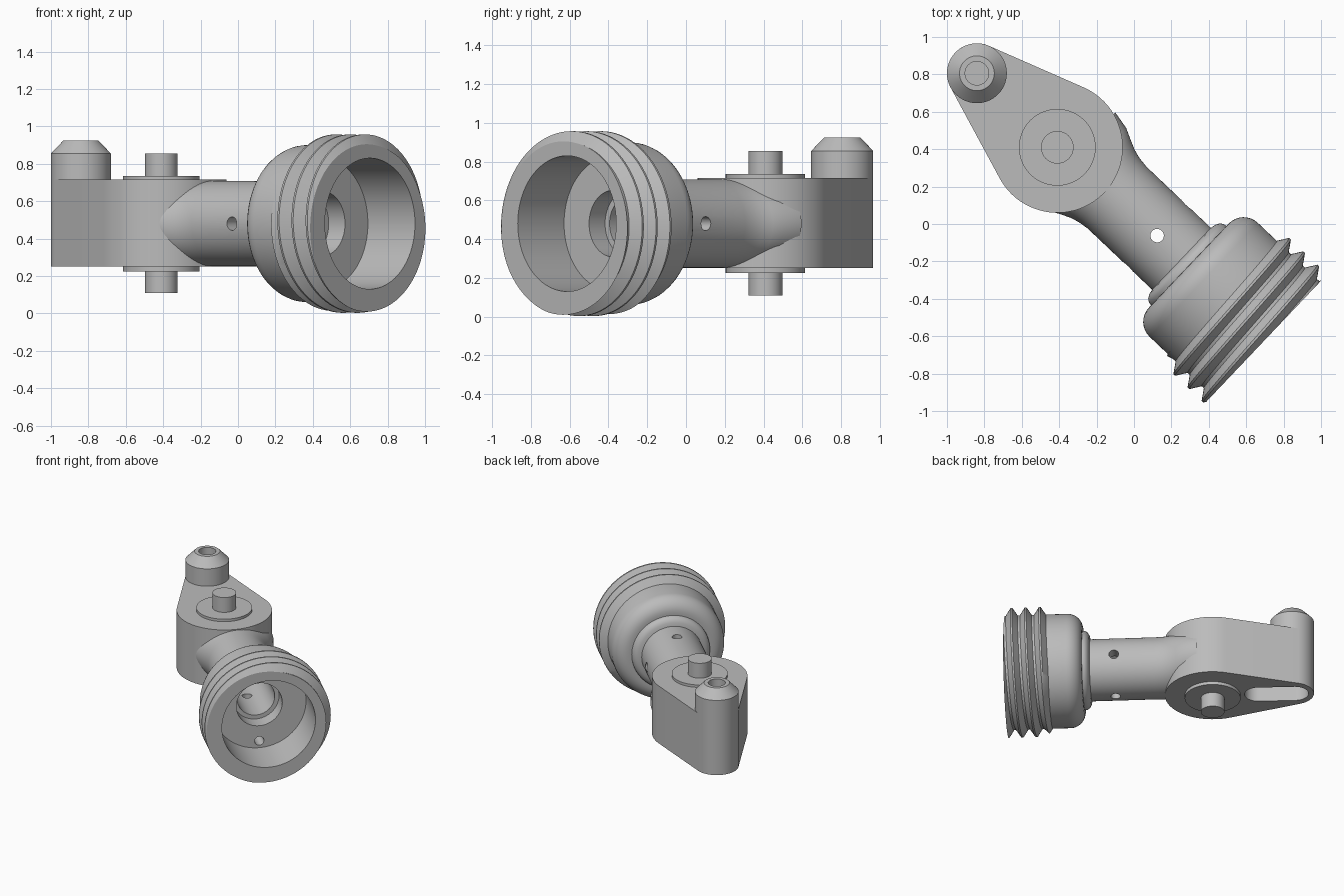
import bpy, bmesh, math
from mathutils import Vector

cube = bpy.data.objects.get("Cube")
if cube:
    bpy.data.objects.remove(cube, do_unlink=True)

grey = bpy.data.materials.new("plain_grey")
grey.use_nodes = True
grey.diffuse_color = (0.5, 0.5, 0.5, 1)
grey.node_tree.nodes["Principled BSDF"].inputs["Base Color"].default_value = (0.5, 0.5, 0.5, 1)

UP = Vector((0, 0, 1))
PIVOT = Vector((-0.41, 0.41, 0))
POST = Vector((-0.84, 0.806, 0))
R_BIG, R_POST = 0.35, 0.16
MID = 0.48

# Socket axis: outward, sideways
ANGLE = math.radians(-43.5)
OUT = Vector((math.cos(ANGLE), math.sin(ANGLE), 0))
SIDE = Vector((-OUT.y, OUT.x, 0))
AXIS = Vector((-0.395, 0.43, MID))


def mesh_object(name, bm):
    bmesh.ops.recalc_face_normals(bm, faces=bm.faces)
    mesh = bpy.data.meshes.new(name)
    bm.to_mesh(mesh)
    bm.free()
    mesh.materials.append(grey)
    obj = bpy.data.objects.new(name, mesh)
    bpy.context.collection.objects.link(obj)
    return obj


def rod(name, centre, direction, radius, length, segments=64):
    bm = bmesh.new()
    bmesh.ops.create_cone(bm, cap_ends=True, segments=segments, radius1=radius,
                          radius2=radius, depth=length)
    turn = direction.to_track_quat('Z', 'Y')
    for v in bm.verts:
        v.co = turn @ v.co + centre
    return mesh_object(name, bm)


def upright(name, centre, radius, low, high):
    return rod(name, centre + UP * (low + high) / 2, UP, radius, high - low, 96)


def prism(name, outline, low, high):
    bm = bmesh.new()
    base = bm.faces.new([bm.verts.new((p.x, p.y, low)) for p in outline])
    top = bmesh.ops.extrude_face_region(bm, geom=[base])["geom"]
    bmesh.ops.translate(bm, vec=UP * (high - low),
                        verts=[g for g in top if isinstance(g, bmesh.types.BMVert)])
    return mesh_object(name, bm)


def tangent_outline(a, ra, b, rb, steps=48):
    """Outline around two circles joined by their tangents."""
    line = b - a
    heading = math.atan2(line.y, line.x)
    phi = math.acos((ra - rb) / line.length)
    points = []
    for c, r, start, end in ((a, ra, phi, math.tau - phi), (b, rb, -phi, phi)):
        for i in range(steps + 1):
            t = heading + start + (end - start) * i / steps
            points.append(c + Vector((math.cos(t), math.sin(t), 0)) * r)
    return points


def cut(obj, cutters):
    bpy.context.view_layer.objects.active = obj
    for cutter in cutters:
        mod = obj.modifiers.new("cut", 'BOOLEAN')
        mod.operation = 'DIFFERENCE'
        mod.solver = 'EXACT'
        mod.object = cutter
        bpy.ops.object.modifier_apply(modifier=mod.name)


def lathe(name, columns, place):
    """Skin a list of point columns running round an axis."""
    bm = bmesh.new()
    grid = [[bm.verts.new(place(*p)) for p in col] for col in columns]
    for a, b in zip(grid, grid[1:]):
        for i in range(len(a) - 1):
            bm.faces.new((a[i], b[i], b[i + 1], a[i + 1]))
    bmesh.ops.remove_doubles(bm, verts=bm.verts, dist=0.00002)
    return mesh_object(name, bm)


# Hinge block with a slot underneath, and the bored post
block = prism("hinge_block", tangent_outline(PIVOT, R_BIG, POST, R_POST), 0.25, 0.715)
arm = (POST - PIVOT).normalized()
slot = prism("slot_cutter", tangent_outline(PIVOT + arm * 0.335, 0.1, PIVOT + arm * 0.605, 0.0999),
             0.1, 0.63)
bore = upright("bore_cutter", POST, 0.063, 0.05, 1.2)

post_profile = [(0.063, 0.715), (R_POST, 0.715), (R_POST, 0.855), (0.093, 0.925),
                (0.063, 0.925), (0.063, 0.715)]
post = lathe("bored_post", [[(r, z, math.tau * j / 96) for r, z in post_profile]
                            for j in range(97)],
             lambda r, z, t: POST + Vector((r * math.cos(t), r * math.sin(t), z)))
cut(block, [slot, bore])

# Pivot pin and its washers
pin = upright("pivot_pin", PIVOT, 0.087, 0.11, 0.855)
top_washer = upright("top_washer", PIVOT, 0.205, 0.70, 0.735)
bottom_washer = upright("bottom_washer", PIVOT, 0.205, 0.225, 0.26)

# Threaded socket with a flared tube: entries are distance, radius, sideways stretch
TUBE = 0.228
PITCH, START, END, CREST = 0.104, 1.19, 1.517, 1.45
ROOT_R, CREST_R = 0.42, 0.477
stem = [(0.1, 0, 1), (0.1, TUBE, 1.42), (0.2, TUBE, 1.33), (0.26, TUBE, 1.2),
        (0.31, TUBE, 1.1), (0.36, TUBE, 1.035), (0.42, TUBE, 1), (0.895, TUBE, 1),
        (0.9, 0.255, 1), (0.912, 0.277, 1), (0.93, 0.29, 1), (0.948, 0.292, 1)]
for i in range(9):
    q = math.pi / 2 * i / 8
    stem.append((1.058 - 0.11 * math.cos(q), 0.31 + 0.11 * math.sin(q), 1))
inside = [(END, 0.35, 1), (1.17, 0.35, 1), (1.17, 0.172, 1), (1.05, 0.172, 1),
          (1.05, 0.14, 1), (0.5, 0.14, 1), (0.5, 0, 1)]


def thread_radius(s, turn):
    phase = (s - CREST) / PITCH - turn
    off = abs(phase - round(phase))
    height = min(1, max(0, (0.42 - off) / 0.36)) * min(1, (s - START) / 0.04)
    return ROOT_R + (CREST_R - ROOT_R) * height


def socket_column(turn):
    rows = list(stem)
    for m in range(-5, 3):
        for phase in (-0.42, -0.06, 0.06, 0.42):
            s = min(END, max(START, CREST + PITCH * (m + phase + turn)))
            rows.append((s, thread_radius(s, turn), 1))
    return [(s, r, w, math.tau * turn) for s, r, w in rows + inside]


socket = lathe("threaded_socket", [socket_column(j / 96) for j in range(97)],
               lambda s, r, w, t: AXIS + OUT * s + SIDE * (r * w * math.cos(t))
               + UP * (r * math.sin(t)))

# Cross holes in the tube and a drain hole in the socket floor
hole = AXIS + OUT * 0.715
cross = [rod("cross_cutter", hole, d, 0.036, 1, 32) for d in (UP, SIDE)]
drain = rod("drain_cutter", AXIS + OUT * 1.12 - UP * 0.295, OUT, 0.035, 0.24, 32)
cut(socket, cross + [drain])

for helper in [slot, bore, drain] + cross:
    bpy.data.objects.remove(helper, do_unlink=True)

# Smooth curves, sharp edges
bpy.ops.object.select_all(action='DESELECT')
for obj in (block, post, pin, top_washer, bottom_washer, socket):
    obj.select_set(True)
bpy.context.view_layer.objects.active = block
bpy.ops.object.shade_smooth_by_angle(angle=math.radians(30))
